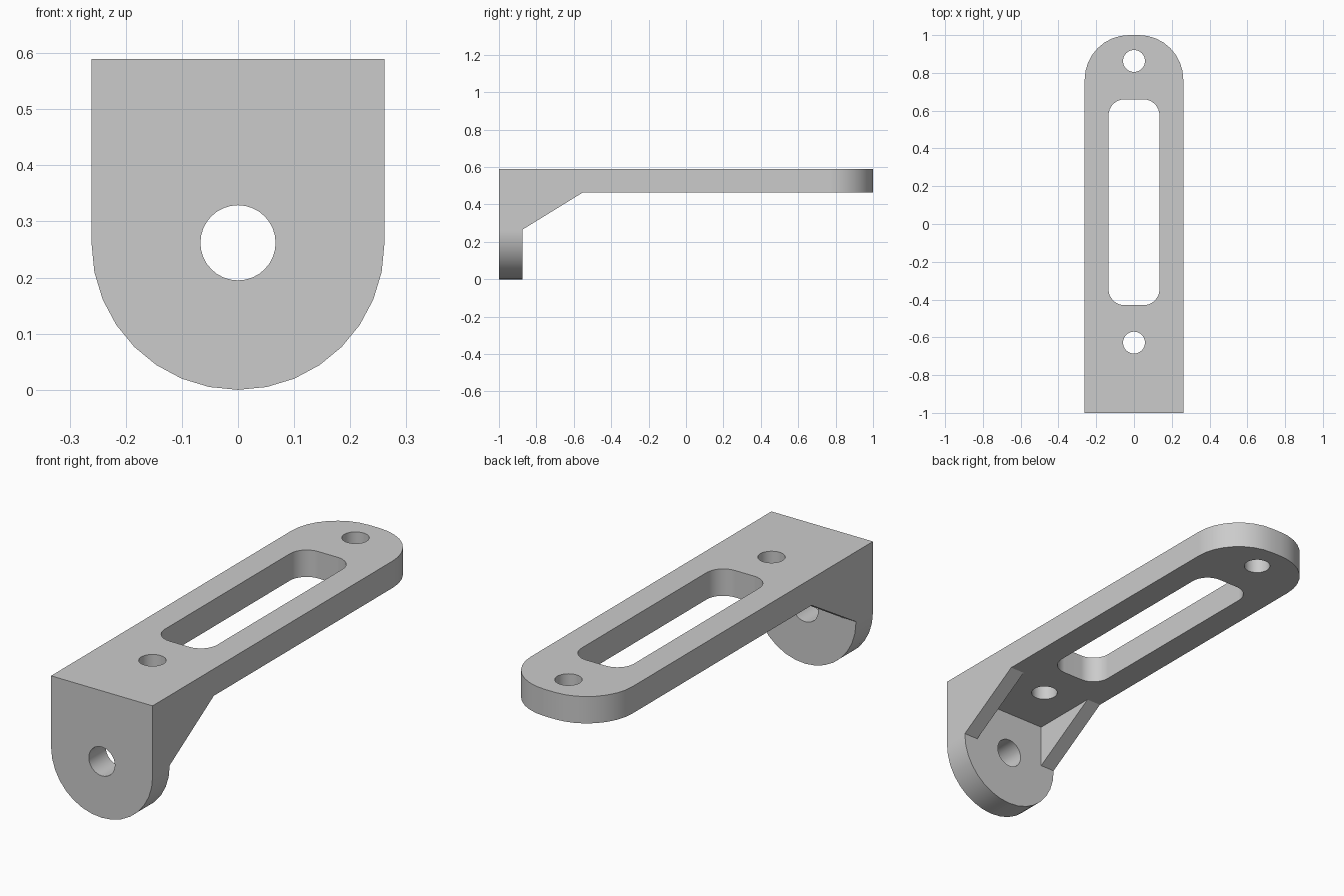
import bpy, bmesh, math
from mathutils import Matrix, Vector

old = bpy.data.objects.get("Cube")
if old:
    bpy.data.objects.remove(old, do_unlink=True)

HALF_W = 0.261       # half the width of the bracket
TOP, UNDER = 0.59, 0.465
FRONT, INNER = -1.0, -0.875

grey = bpy.data.materials.new("satin grey")
grey.use_nodes = True
grey.diffuse_color = (0.6, 0.6, 0.6, 1)
grey.node_tree.nodes["Principled BSDF"].inputs["Base Color"].default_value = (0.6, 0.6, 0.6, 1)


def finish(bm, name):
    bmesh.ops.recalc_face_normals(bm, faces=bm.faces)
    mesh = bpy.data.meshes.new(name)
    bm.to_mesh(mesh)
    bm.free()
    obj = bpy.data.objects.new(name, mesh)
    bpy.context.collection.objects.link(obj)
    mesh.materials.append(grey)
    return obj


def prism(profile, half_width):
    """Extrude a (y, z) profile across x."""
    bm = bmesh.new()
    face = bm.faces.new([bm.verts.new((-half_width, y, z)) for y, z in profile])
    new = bmesh.ops.extrude_face_region(bm, geom=[face])["geom"]
    verts = [v for v in new if isinstance(v, bmesh.types.BMVert)]
    bmesh.ops.translate(bm, verts=verts, vec=(2 * half_width, 0, 0))
    return bm


def round_edges(bm, test, radius, segments):
    edges = [e for e in bm.edges if all(test(v.co) for v in e.verts)
             and abs(e.verts[0].co.x - e.verts[1].co.x) < 1e-4]
    bmesh.ops.bevel(bm, geom=edges, offset=radius, offset_type='OFFSET',
                    segments=segments, profile=0.5, affect='EDGES')


def box(half_width, y0, y1, z0, z1):
    return prism([(y0, z0), (y1, z0), (y1, z1), (y0, z1)], half_width)


def drill(name, centre, radius, turn=0.0):
    bm = bmesh.new()
    place = Matrix.Translation(Vector(centre)) @ Matrix.Rotation(turn, 4, 'X')
    bmesh.ops.create_cone(bm, cap_ends=True, segments=32, radius1=radius,
                          radius2=radius, depth=0.4, matrix=place)
    return finish(bm, name)


# Angled body: arm, flange and gusset in one side profile
bm = prism([(FRONT, 0), (INNER, 0), (INNER, 0.265), (-0.55, UNDER),
            (1, UNDER), (1, TOP), (FRONT, TOP)], HALF_W)
round_edges(bm, lambda c: c.y > 0.99, 0.235, 8)
round_edges(bm, lambda c: c.z < 0.01, HALF_W - 0.0005, 8)
bracket = finish(bm, "bracket")

# Pocket that leaves a thin gusset rib on each side
cutters = [finish(box(HALF_W - 0.073, INNER, -0.5, 0.2, UNDER), "gusset_pocket")]

# Long slot with rounded corners
bm = box(0.135, -0.43, 0.66, 0.4, 0.7)
bmesh.ops.recalc_face_normals(bm, faces=bm.faces)
vertical = [e for e in bm.edges if abs(e.verts[0].co.z - e.verts[1].co.z) > 0.1]
bmesh.ops.bevel(bm, geom=vertical, offset=0.085, offset_type='OFFSET',
                segments=8, profile=0.5, affect='EDGES')
cutters.append(finish(bm, "arm_slot"))

# Screw holes in the arm and the flange
cutters += [drill("rear_hole", (0, 0.863, 0.53), 0.058),
            drill("front_hole", (0, -0.628, 0.53), 0.058),
            drill("flange_hole", (0, -0.94, 0.262), 0.067, math.pi / 2)]

bpy.ops.object.select_all(action='DESELECT')
bpy.context.view_layer.objects.active = bracket
bracket.select_set(True)
for cutter in cutters:
    cutter.hide_render = True
    mod = bracket.modifiers.new(cutter.name, 'BOOLEAN')
    mod.operation = 'DIFFERENCE'
    mod.solver = 'EXACT'
    mod.object = cutter
    bpy.ops.object.modifier_apply(modifier=mod.name)
    bpy.data.objects.remove(cutter, do_unlink=True)

# Smooth rounds, crisp flats
bpy.ops.object.shade_smooth_by_angle(angle=math.radians(25))
weighted = bracket.modifiers.new("flat face normals", 'WEIGHTED_NORMAL')
weighted.keep_sharp = True
